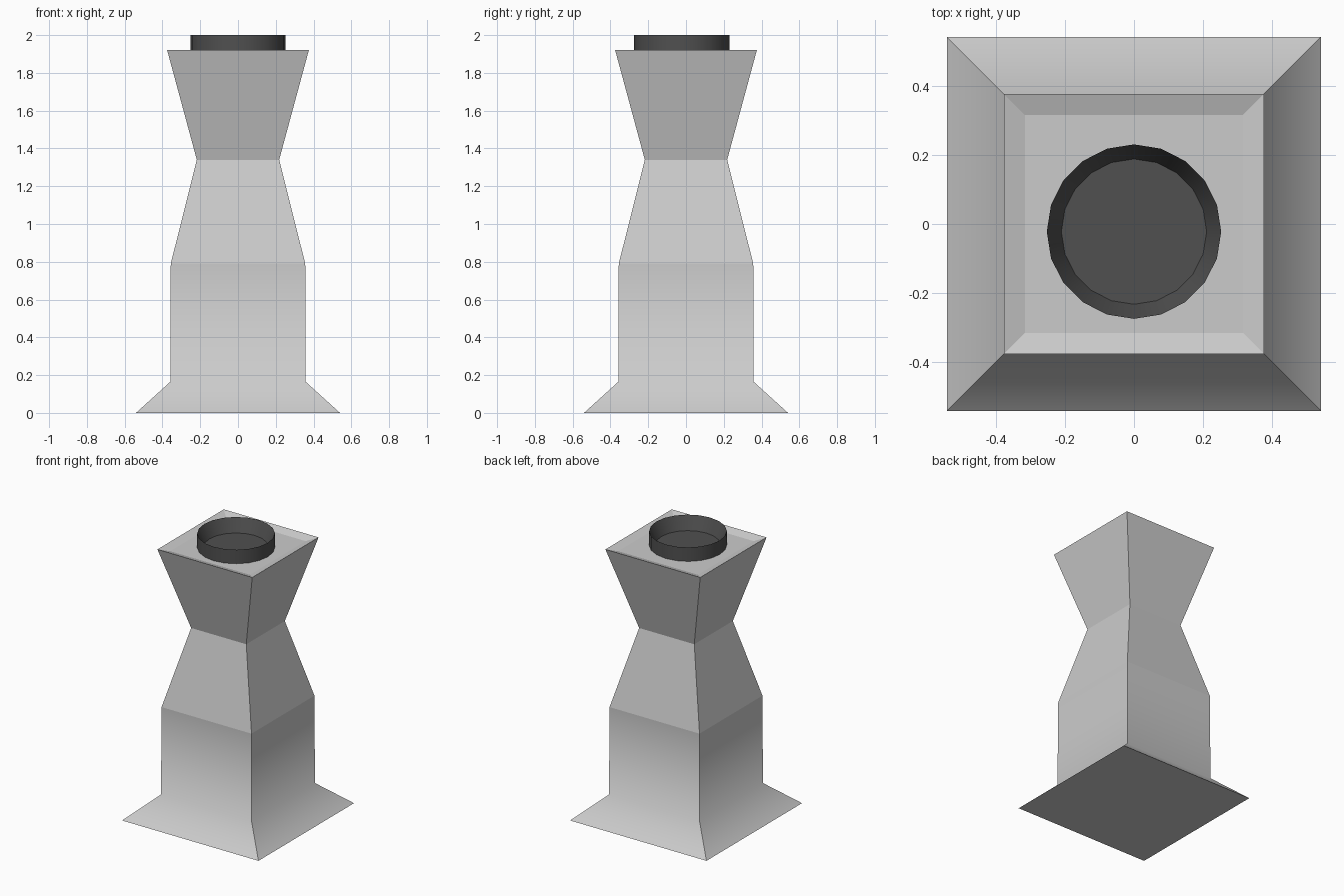
import bpy, bmesh, math

if "Cube" in bpy.data.objects:
    bpy.data.objects.remove(bpy.data.objects["Cube"])


def loft(name, rings, sides, turn, centre_y=0.0):
    """Stack rings of (radius, z), join them and cap both ends."""
    bm = bmesh.new()
    loops = []
    for r, z in rings:
        angles = [turn + 2 * math.pi * i / sides for i in range(sides)]
        loops.append([bm.verts.new((r * math.cos(a), centre_y + r * math.sin(a), z))
                      for a in angles])
    for low, high in zip(loops, loops[1:]):
        for i in range(sides):
            j = (i + 1) % sides
            bm.faces.new((low[i], low[j], high[j], high[i]))
    bm.faces.new(loops[0][::-1])
    bm.faces.new(loops[-1])
    mesh = bpy.data.meshes.new(name)
    bm.to_mesh(mesh)
    bm.free()
    obj = bpy.data.objects.new(name, mesh)
    bpy.context.collection.objects.link(obj)
    return obj


# Square pedestal: flared foot, shaft, waist, flared head, shallow tray on top
half_widths = [(0.54, 0), (0.358, 0.165), (0.356, 0.79), (0.218, 1.34),
               (0.375, 1.92), (0.315, 1.9)]
body = loft("pedestal", [(h * math.sqrt(2), z) for h, z in half_widths], 4, math.pi / 4)

# Only the join between foot and shaft is shaded softly
for face in body.data.polygons:
    face.use_smooth = True
for edge in body.data.edges:
    heights = [body.data.vertices[v].co.z for v in edge.vertices]
    edge.use_edge_sharp = not all(abs(z - 0.165) < 0.001 for z in heights)

# Dark round collar: upright outside, tapered inside, closed floor
collar = loft("collar", [(0.252, 1.89), (0.252, 2.0), (0.21, 1.905)], 20, 0, -0.022)
dark = bpy.data.materials.new("dark_grey")
dark.diffuse_color = (0.08, 0.08, 0.08, 1)
dark.use_nodes = True
dark.node_tree.nodes["Principled BSDF"].inputs["Base Color"].default_value = dark.diffuse_color
collar.data.materials.append(dark)
bpy.ops.object.select_all(action='DESELECT')
collar.select_set(True)
bpy.context.view_layer.objects.active = collar
bpy.ops.object.shade_smooth_by_angle(angle=math.radians(30))
